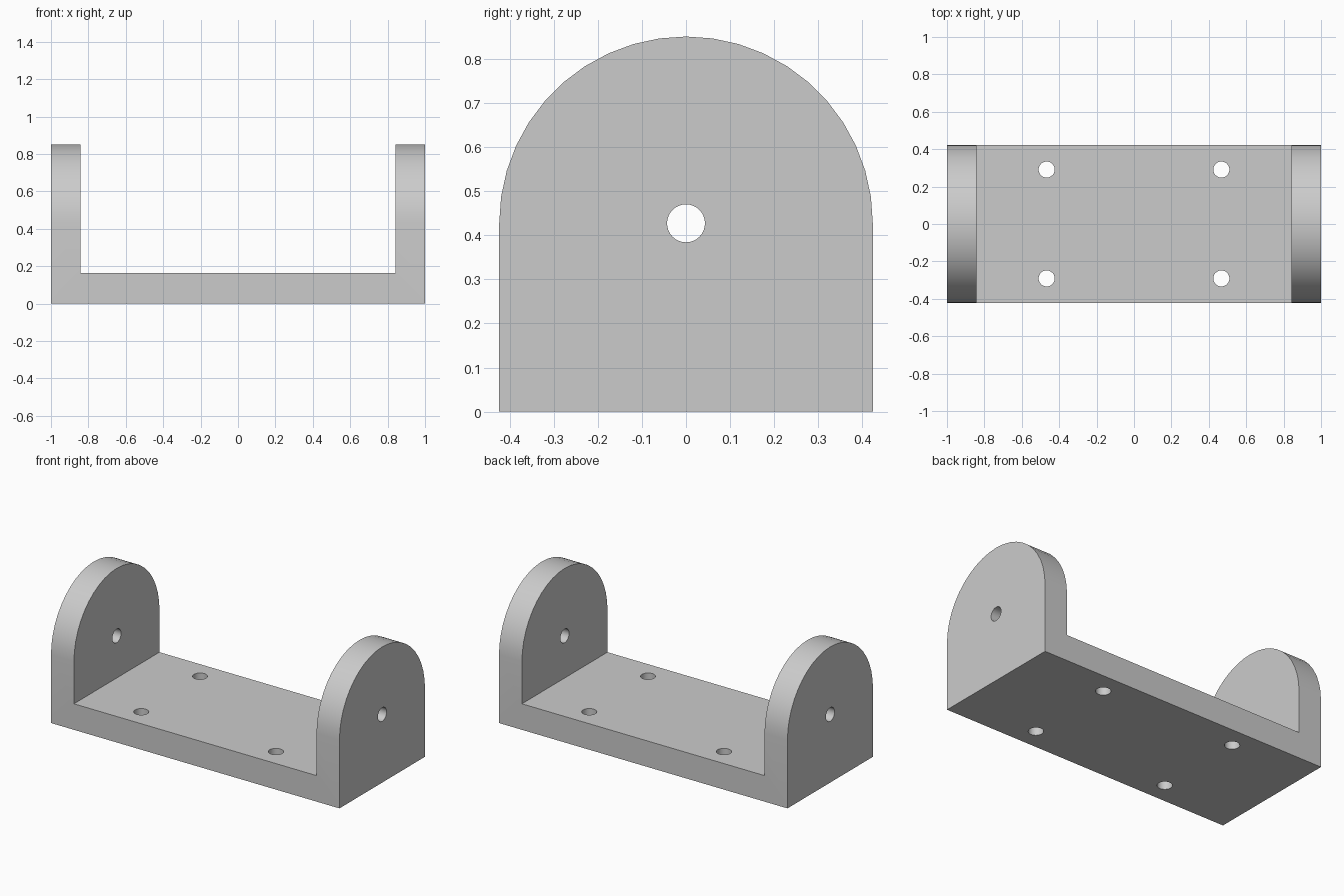
import bpy, bmesh, math
from mathutils import Matrix

cube = bpy.data.objects.get("Cube")
if cube:
    bpy.data.objects.remove(cube, do_unlink=True)

HALF_DEPTH = 0.4235
ARC_Z = 0.427
BASE_TOP = 0.163
INNER_X = 0.841
HOLE_R = 0.043
ARC_STEPS = 22

grey = bpy.data.materials.new("plain grey")
grey.use_nodes = True
colour = (0.6, 0.6, 0.6, 1)
grey.diffuse_color = colour
grey.node_tree.nodes["Principled BSDF"].inputs["Base Color"].default_value = colour


def add_object(name, bm):
    bmesh.ops.recalc_face_normals(bm, faces=bm.faces[:])
    mesh = bpy.data.meshes.new(name)
    bm.to_mesh(mesh)
    bm.free()
    mesh.materials.append(grey)
    obj = bpy.data.objects.new(name, mesh)
    bpy.context.collection.objects.link(obj)
    return obj


def cylinder(name, location, length, axis="Z"):
    bm = bmesh.new()
    turn = Matrix.Rotation(math.pi / 2, 4, "Y") if axis == "X" else Matrix()
    bmesh.ops.create_cone(bm, cap_ends=True, segments=32, radius1=HOLE_R,
                          radius2=HOLE_R, depth=length,
                          matrix=Matrix.Translation(location) @ turn)
    return add_object(name, bm)


# Bracket body: round-topped end profile, extruded along the full width
bm = bmesh.new()
profile = [(-HALF_DEPTH, 0), (HALF_DEPTH, 0)]
for i in range(ARC_STEPS + 1):
    a = math.pi * i / ARC_STEPS
    profile.append((HALF_DEPTH * math.cos(a), ARC_Z + HALF_DEPTH * math.sin(a)))
face = bm.faces.new([bm.verts.new((-1, y, z)) for y, z in profile])
ext = bmesh.ops.extrude_face_region(bm, geom=[face])
bmesh.ops.translate(bm, vec=(2, 0, 0),
                    verts=[v for v in ext["geom"] if isinstance(v, bmesh.types.BMVert)])
bracket = add_object("bracket", bm)

# Open channel between the two upright ears
bm = bmesh.new()
bmesh.ops.create_cube(bm, size=1, matrix=Matrix.Translation((0, 0, BASE_TOP + 0.5))
                      @ Matrix.Diagonal((2 * INNER_X, 2, 1, 1)))
cutters = [add_object("channel_cutter", bm)]

# Pivot hole through each ear, four mounting holes through the base
for sx in (-1, 1):
    cutters.append(cylinder("pivot_hole_cutter", (sx * 0.92, 0, ARC_Z), 0.4, "X"))
    for sy in (-1, 1):
        cutters.append(cylinder("mounting_hole_cutter", (sx * 0.467, sy * 0.291, 0.08), 0.4))

# Apply every cut, then drop the cutters
bpy.context.view_layer.objects.active = bracket
bracket.select_set(True)
for cutter in cutters:
    cutter.hide_render = True
    cut = bracket.modifiers.new("cut", "BOOLEAN")
    cut.operation = "DIFFERENCE"
    cut.solver = "EXACT"
    cut.object = cutter
    bpy.ops.object.modifier_apply(modifier=cut.name)
    bpy.data.objects.remove(cutter, do_unlink=True)

bpy.ops.object.shade_smooth_by_angle(angle=math.radians(30))
